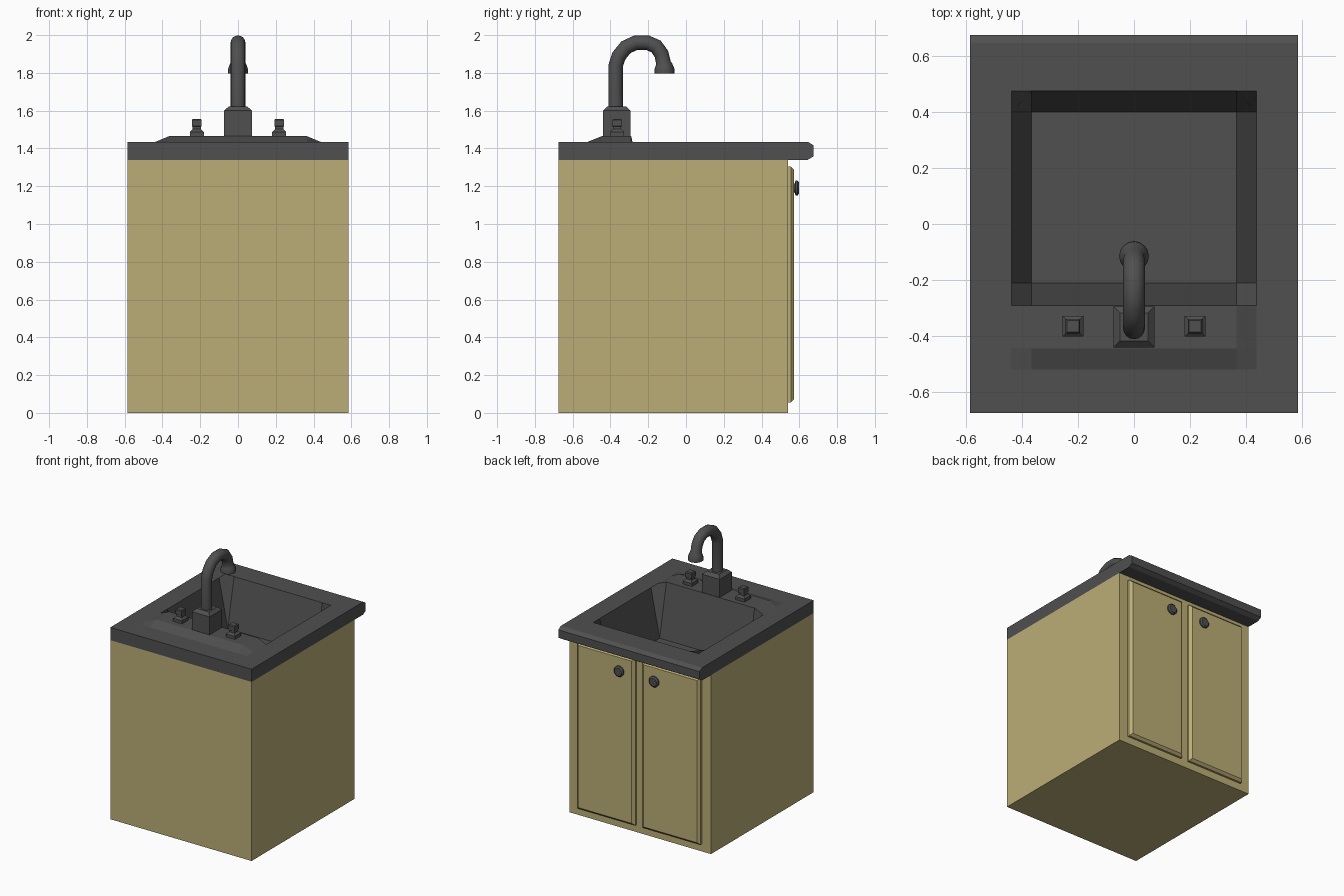
import bpy, bmesh, math
from mathutils import Vector

if "Cube" in bpy.data.objects:
    bpy.data.objects.remove(bpy.data.objects["Cube"])


def material(name, rgb):
    m = bpy.data.materials.new(name)
    m.diffuse_color = (*rgb, 1)
    m.use_nodes = True
    m.node_tree.nodes["Principled BSDF"].inputs["Base Color"].default_value = m.diffuse_color
    return m


TAN = material("tan_wood", (0.50, 0.42, 0.18))
GREY = material("dark_grey", (0.08, 0.08, 0.08))


def finish(name, bm, mat, smooth=False):
    me = bpy.data.meshes.new(name)
    bm.to_mesh(me)
    bm.free()
    me.materials.append(mat)
    ob = bpy.data.objects.new(name, me)
    bpy.context.collection.objects.link(ob)
    if smooth:
        bpy.ops.object.select_all(action='DESELECT')
        ob.select_set(True)
        bpy.context.view_layer.objects.active = ob
        bpy.ops.object.shade_smooth_by_angle(angle=math.radians(35))
    return ob


def loft(name, rings, mat, cap_start=True, smooth=False):
    """Join rings of equal point count with quads and cap the ends."""
    bm = bmesh.new()
    vs = [[bm.verts.new(p) for p in r] for r in rings]
    n = len(vs[0])
    for a, b in zip(vs, vs[1:]):
        for k in range(n):
            bm.faces.new((a[k], a[(k + 1) % n], b[(k + 1) % n], b[k]))
    if cap_start:
        bm.faces.new(vs[0][::-1])
    bm.faces.new(vs[-1])
    bmesh.ops.recalc_face_normals(bm, faces=bm.faces)
    return finish(name, bm, mat, smooth)


def square_stack(name, cx, cy, profile, mat):
    """Stack of square sections, profile = (half width, z)."""
    return loft(name, [[(cx + sx * h, cy + sy * h, z)
                        for sx, sy in ((-1, -1), (1, -1), (1, 1), (-1, 1))]
                       for h, z in profile], mat)


# cabinet body, open under the counter so the basin fits inside
bm = bmesh.new()
bmesh.ops.create_cube(bm, size=1)
for v in bm.verts:
    v.co = (v.co.x * 1.17, -0.0675 + v.co.y * 1.215, (v.co.z + 0.5) * 1.34)
bmesh.ops.delete(bm, geom=[f for f in bm.faces if f.normal.z > 0.5], context='FACES_ONLY')
finish("cabinet", bm, TAN)

# counter with raised tap deck and sunken basin, made as one height grid
xs = [-0.585, -0.437, -0.365, 0.365, 0.437, 0.585]
ys = [-0.675, -0.52, -0.445, -0.29, -0.21, 0.40, 0.475, 0.645, 0.675]
TOP, UNDER = 1.435, 1.34


def height(i, j):
    if j == 8:
        return TOP - 0.018
    if i in (2, 3):
        if j in (2, 3):
            return TOP + 0.03
        if j in (4, 5):
            return TOP - 0.36
    return TOP


bm = bmesh.new()
g = {(i, j): bm.verts.new((x, y, height(i, j)))
     for i, x in enumerate(xs) for j, y in enumerate(ys)}
for i in range(5):
    for j in range(8):
        q = [g[i, j], g[i + 1, j], g[i + 1, j + 1], g[i, j + 1]]
        if i in (1, 3) and j in (1, 3, 5) and (i == 1) == (j < 5):
            q = q[1:] + q[:1]       # fold corners across the slope
        bm.faces.new(q)
low = {}
border = [e for e in bm.edges if e.is_boundary]
pairs = [(e.link_loops[0].vert, e.link_loops[0].link_loop_next.vert) for e in border]
for a, b in pairs:
    for v in (a, b):
        if v not in low:
            z = UNDER + (0.018 if v.co.y > 0.67 else 0)
            low[v] = bm.verts.new((v.co.x, v.co.y, z))
    bm.faces.new((b, a, low[a], low[b]))
# underside of the overhang
front = [low[g[i, 8]] for i in range(6)]
bm.faces.new([low[g[0, 7]]] + front + [low[g[5, 7]]])
bm.faces.new([low[g[0, 6]], low[g[0, 7]], low[g[5, 7]], low[g[5, 6]]])
finish("counter_with_basin", bm, GREY)

# doors and knobs
for s, side in ((-1, "left"), (1, "right")):
    cx = s * 0.27

    def rect(hx, hz, y):
        return [(cx + a * hx, y, 0.68 + b * hz)
                for a, b in ((-1, -1), (1, -1), (1, 1), (-1, 1))]
    loft(side + "_door", [rect(0.24, 0.625, 0.53), rect(0.24, 0.625, 0.555),
                          rect(0.222, 0.607, 0.573)], TAN)
    loft(side + "_knob", [[(s * 0.145 + r * math.cos(t), y, 1.19 + r * math.sin(t))
                           for t in (k * math.tau / 12 for k in range(12))]
                          for r, y in ((0.02, 0.56), (0.025, 0.576), (0.04, 0.58),
                                       (0.04, 0.59), (0.03, 0.598))],
         GREY, smooth=True)
    # tap handles
    square_stack(side + "_tap_handle", s * 0.218, -0.365,
                 [(0.037, 1.46), (0.037, 1.488), (0.022, 1.502), (0.022, 1.515),
                  (0.026, 1.518), (0.026, 1.55), (0.021, 1.557)], GREY)

# faucet base
square_stack("faucet_base", 0, -0.367,
             [(0.073, 1.46), (0.073, 1.60), (0.05, 1.622)], GREY)

# gooseneck spout with flared nozzle: (y, z, radius)
path = [(-0.372, 1.61, 0.039), (-0.372, 1.84, 0.039), (-0.355, 1.89, 0.039),
        (-0.318, 1.936, 0.039), (-0.265, 1.96, 0.039), (-0.205, 1.96, 0.039),
        (-0.158, 1.94, 0.039), (-0.13, 1.90, 0.039), (-0.12, 1.855, 0.039),
        (-0.117, 1.842, 0.045), (-0.115, 1.82, 0.053), (-0.114, 1.798, 0.053)]
rings = []
for k, (y, z, r) in enumerate(path):
    p, n = path[max(k - 1, 0)], path[min(k + 1, len(path) - 1)]
    t = Vector((0, n[0] - p[0], n[1] - p[1])).normalized()
    if k == len(path) - 1:
        t = Vector((0, 0, -1))
    side = Vector((1, 0, 0))
    up = t.cross(side)
    rings.append([Vector((0, y, z)) + r * (math.cos(a) * side + math.sin(a) * up)
                  for a in (m * math.tau / 16 for m in range(16))])
loft("faucet_spout", rings, GREY, smooth=True)
